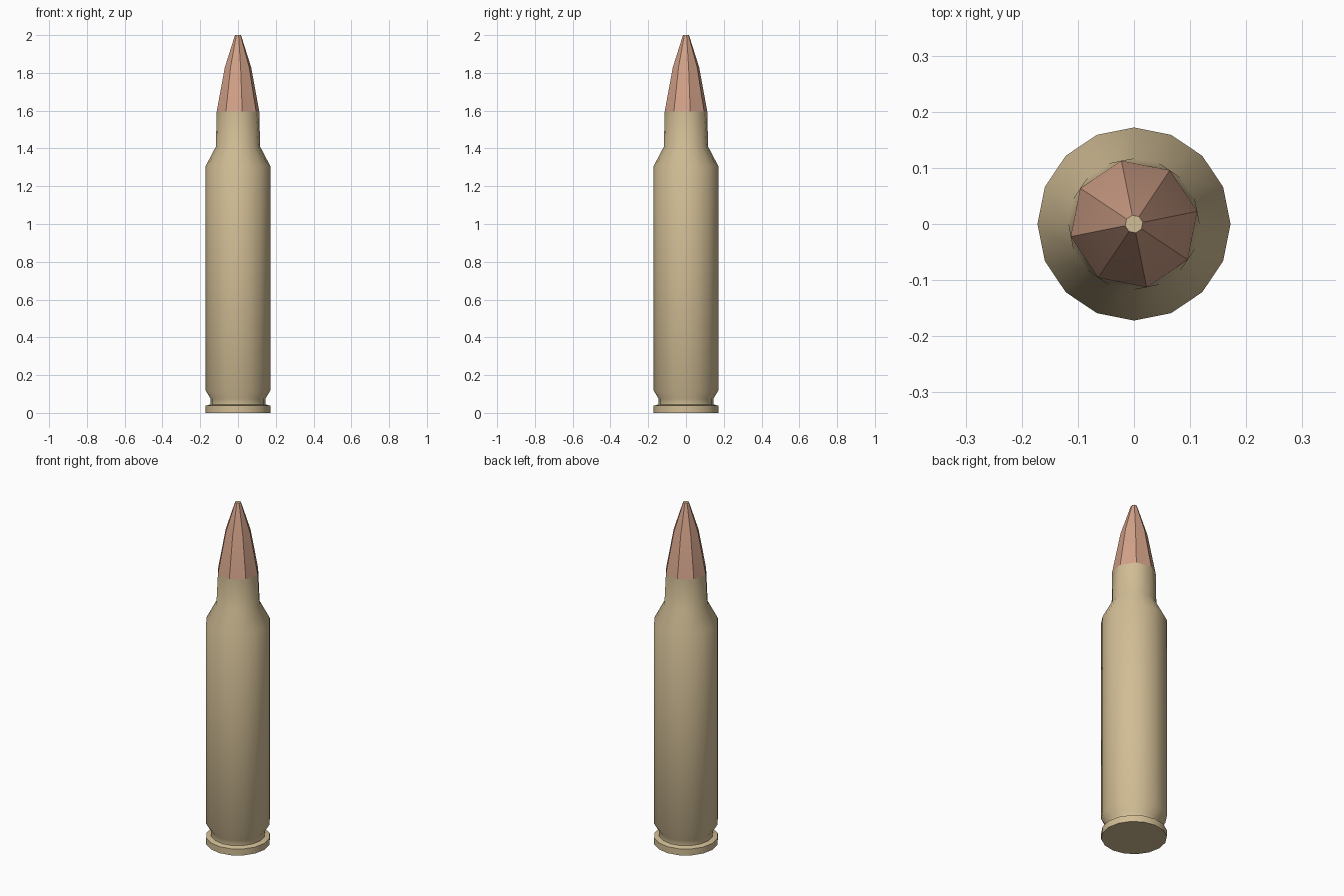
import bpy, bmesh, math

if "Cube" in bpy.data.objects:
    bpy.data.objects.remove(bpy.data.objects["Cube"])


def material(name, rgb):
    m = bpy.data.materials.new(name)
    m.diffuse_color = (*rgb, 1)
    m.use_nodes = True
    m.node_tree.nodes["Principled BSDF"].inputs["Base Color"].default_value = m.diffuse_color
    return m


brass = material("brass", (0.64, 0.51, 0.30))
copper = material("copper", (0.65, 0.36, 0.25))


def ring(bm, sides, r, z, offset=0.0):
    return [bm.verts.new((r * math.cos(offset + 2 * math.pi * i / sides),
                          r * math.sin(offset + 2 * math.pi * i / sides), z))
            for i in range(sides)]


def bridge(bm, a, b):
    n = len(a)
    for i in range(n):
        j = (i + 1) % n
        bm.faces.new((a[i], a[j], b[j], b[i]))


def lathe(bm, sides, profile, offset=0.0):
    rings = [ring(bm, sides, r, z, offset) for r, z in profile]
    for a, b in zip(rings, rings[1:]):
        bridge(bm, a, b)
    return rings


def finish(bm, name, mats):
    me = bpy.data.meshes.new(name)
    bm.to_mesh(me)
    bm.free()
    for m in mats:
        me.materials.append(m)
    ob = bpy.data.objects.new(name, me)
    bpy.context.collection.objects.link(ob)
    bpy.ops.object.select_all(action='DESELECT')
    ob.select_set(True)
    bpy.context.view_layer.objects.active = ob
    bpy.ops.object.shade_smooth_by_angle(angle=math.radians(40))
    return ob


TURN = math.radians(11.25)   # bullet corners sit midway along case edges

# Case: sixteen-sided base rim, groove, body, shoulder
bm = bmesh.new()
rings = lathe(bm, 16, [(0.172, 0), (0.172, 0.038), (0.145, 0.045), (0.145, 0.075),
                       (0.172, 0.12), (0.172, 1.305), (0.117, 1.41)])
bm.faces.new(list(reversed(rings[0])))
# Neck: sixteen sides blend into the eight-sided mouth
low, top = rings[-1], ring(bm, 8, 0.115, 1.595, TURN)
for k in range(8):
    a, b, c = low[2 * k], low[2 * k + 1], low[(2 * k + 2) % 16]
    bm.faces.new((a, b, top[k]))
    bm.faces.new((b, c, top[(k + 1) % 8], top[k]))
finish(bm, "case", [brass])

# Bullet: eight-sided tapering nose with a small flat brass tip
bm = bmesh.new()
rings = lathe(bm, 8, [(0.115, 1.595), (0.071, 1.83), (0.016, 2.0)], TURN)
tip = bm.faces.new(rings[-1])
tip.material_index = 1
finish(bm, "bullet", [copper, brass])
